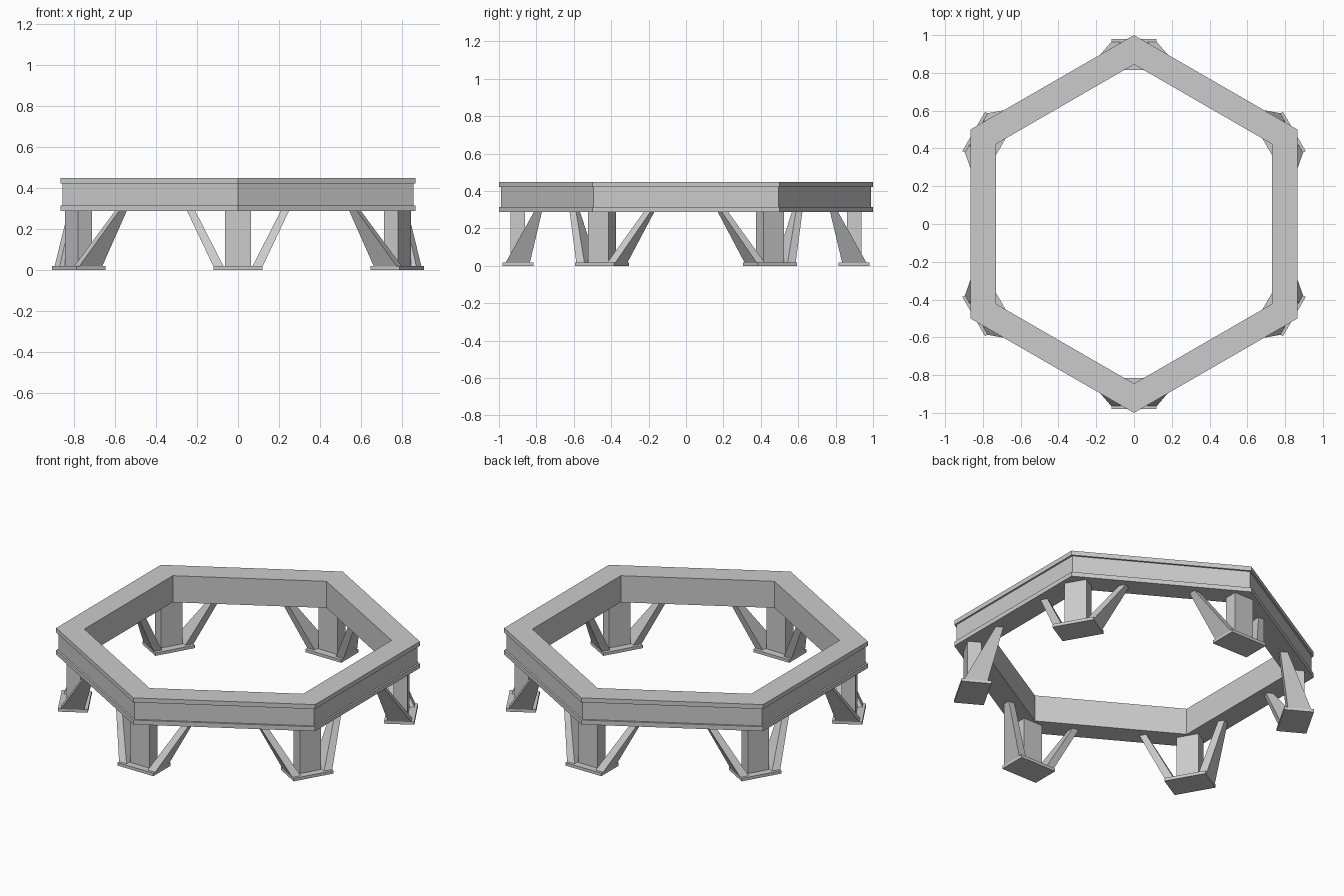
import bpy
from math import pi, cos, sin

if "Cube" in bpy.data.objects:
    bpy.data.objects.remove(bpy.data.objects["Cube"])

ANGLES = [pi / 6 + i * pi / 3 for i in range(6)]


def make(name, verts, faces):
    mesh = bpy.data.meshes.new(name)
    mesh.from_pydata(verts, [], faces)
    mesh.update()
    obj = bpy.data.objects.new(name, mesh)
    bpy.context.collection.objects.link(obj)
    return obj


def frame(a, r, t, z):
    # radial / tangential coordinates to world
    return (r * cos(a) - t * sin(a), r * sin(a) + t * cos(a), z)


def block(name, a, low, high):
    # low/high: (r0, r1, t0, t1, z); a box or tapered box in a leg's frame
    verts = []
    for r0, r1, t0, t1, z in (low, high):
        verts += [frame(a, r, t, z) for r, t in ((r0, t0), (r1, t0), (r1, t1), (r0, t1))]
    faces = [(3, 2, 1, 0), (4, 5, 6, 7)]
    faces += [(i, (i + 1) % 4, 4 + (i + 1) % 4, 4 + i) for i in range(4)]
    return make(name, verts, faces)


# hexagonal ring: profile (corner radius, height) swept round six corners
profile = [(0.845, 0.288), (1.0, 0.288), (1.0, 0.315), (0.988, 0.315),
           (0.988, 0.422), (1.0, 0.422), (1.0, 0.449), (0.845, 0.449)]
n = len(profile)
verts = [frame(a, r, 0, z) for a in ANGLES for r, z in profile]
faces = [(i * n + j, (i + 1) % 6 * n + j, (i + 1) % 6 * n + (j + 1) % n, i * n + (j + 1) % n)
         for i in range(6) for j in range(n)]
make("hexagonal_ring", verts, faces)

for i, a in enumerate(ANGLES, 1):
    # foot plate and upright post
    plate = (0.815, 0.98, -0.12, 0.12)
    block(f"foot_plate_{i}", a, plate + (0.0,), plate + (0.018,))
    post = (0.86, 0.938, -0.064, 0.064)
    block(f"post_{i}", a, post + (0.016,), post + (0.29,))
    # tapered braces either side, leaning out under the ring
    left = block(f"brace_left_{i}", a, (0.835, 0.965, 0.07, 0.12, 0.016),
                 (0.77, 0.812, 0.21, 0.25, 0.29))
    right = block(f"brace_right_{i}", a, (0.835, 0.965, -0.12, -0.07, 0.016),
                  (0.77, 0.812, -0.25, -0.21, 0.29))
